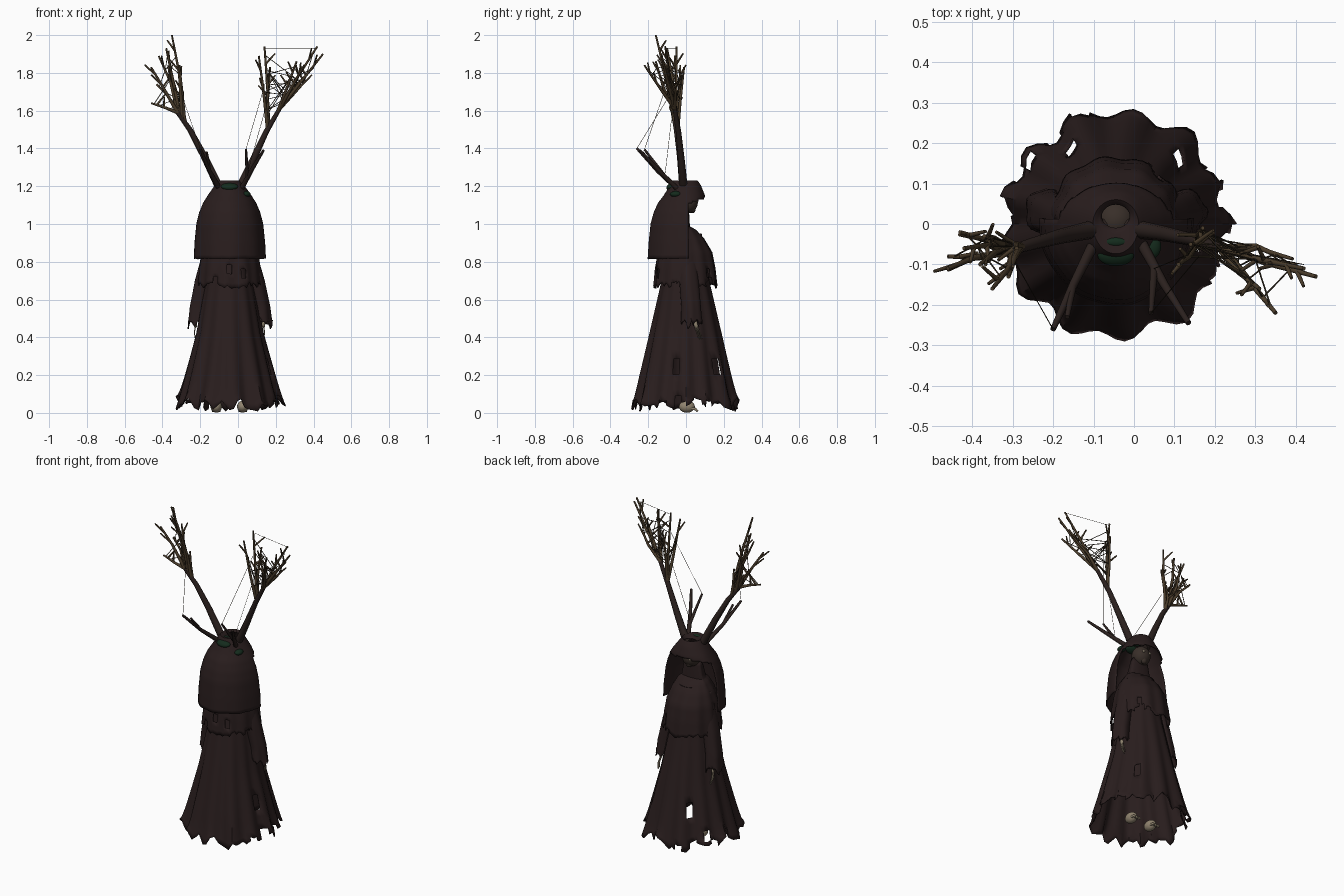
import bpy, bmesh, math, random
from mathutils import Vector

random.seed(11)
if "Cube" in bpy.data.objects:
    bpy.data.objects.remove(bpy.data.objects["Cube"])


def material(name, r, g, b):
    m = bpy.data.materials.new(name)
    m.use_nodes = True
    m.diffuse_color = (r, g, b, 1)
    bsdf = m.node_tree.nodes["Principled BSDF"]
    bsdf.inputs["Base Color"].default_value = (r, g, b, 1)
    bsdf.inputs["Roughness"].default_value = 0.9
    return m


ROBE = material("dark_cloth", 0.022, 0.0125, 0.0125)
HORN = material("dark_horn", 0.024, 0.015, 0.013)
TWIG = material("twig_brown", 0.07, 0.046, 0.024)
THREAD = material("thread_brown", 0.04, 0.028, 0.016)
MOSS = material("moss_green", 0.007, 0.024, 0.012)
BONE = material("bone", 0.28, 0.23, 0.16)
SKULL = material("old_bone", 0.04, 0.028, 0.022)
CX = -0.045  # body axis


def cloth(name, keys, folds=0, depth=0, jag=0, notches=0, holes=0, cols=80,
          steps=5, drop=None):
    """Ragged draped tube; each key is z, cx, cy, half width, front and back depth."""
    rows = []
    for a, b in zip(keys, keys[1:]):
        rows += [[p + (q - p) * i / steps for p, q in zip(a, b)] for i in range(steps)]
    rows.append(list(keys[-1]))
    n = len(rows) - 1
    raw = [jag * random.random() for _ in range(cols)]
    lift = [0.65 * raw[j] + 0.35 * raw[j - 1] for j in range(cols)]
    sway = [random.uniform(-0.4, 0.4) for _ in range(3)]
    bm = bmesh.new()
    grid = []
    for i, (z, cx, cy, rx, front, back) in enumerate(rows):
        t = i / n
        ring = []
        for j in range(cols):
            a = math.tau * j / cols
            wave = math.cos(folds * a + sway[0] + sway[1] * 3 * math.sin(2 * a))
            wave += 0.4 * math.cos((folds // 2 + 1) * a + sway[2])
            f = 1 + depth * t * wave
            ry = front if math.sin(a) > 0 else back
            ring.append(bm.verts.new((cx + rx * f * math.cos(a),
                                      cy + ry * f * math.sin(a),
                                      z + lift[j] * t ** 10)))
        grid.append(ring)
    faces = {}
    for i in range(n):
        for j in range(cols):
            k = (j + 1) % cols
            faces[i, j] = bm.faces.new((grid[i][j], grid[i + 1][j],
                                        grid[i + 1][k], grid[i][k]))
    # torn hem and worn holes
    gone = set()
    for _ in range(notches):
        j, high = random.randrange(cols), random.choice((1, 1, 2))
        gone |= {(n - 1 - r, (j + c) % cols) for r in range(high) for c in range(2)}
    for _ in range(holes):
        i, j = random.randrange(n * 2 // 3, n - 2), random.randrange(cols)
        gone |= {(i + r, (j + c) % cols) for r in range(2) for c in range(2)}
    if drop:
        gone |= {k for k, f in faces.items() if drop(f.calc_center_median())}
    bmesh.ops.delete(bm, geom=[faces[k] for k in gone], context="FACES")
    mesh = bpy.data.meshes.new(name)
    bm.to_mesh(mesh)
    bm.free()
    mesh.materials.append(ROBE)
    ob = bpy.data.objects.new(name, mesh)
    bpy.context.collection.objects.link(ob)
    solid = ob.modifiers.new("thickness", "SOLIDIFY")
    solid.thickness = 0.006
    solid.offset = 0
    bpy.ops.object.select_all(action="DESELECT")
    ob.select_set(True)
    bpy.context.view_layer.objects.active = ob
    bpy.ops.object.shade_smooth_by_angle(angle=math.radians(40))


def tubes(name, paths, mat, sides=2):
    """One object of tapered rods; each path is points, start and end radius."""
    cu = bpy.data.curves.new(name, "CURVE")
    cu.dimensions = "3D"
    cu.bevel_depth = 1
    cu.bevel_resolution = sides
    cu.use_fill_caps = True
    for pts, r0, r1 in paths:
        sp = cu.splines.new("POLY")
        sp.points.add(len(pts) - 1)
        for i, (p, co) in enumerate(zip(sp.points, pts)):
            p.co = (*co, 1)
            p.radius = r0 + (r1 - r0) * i / (len(pts) - 1)
    cu.materials.append(mat)
    ob = bpy.data.objects.new(name, cu)
    bpy.context.collection.objects.link(ob)


def ball(name, loc, size, mat, tilt=0):
    bpy.ops.mesh.primitive_uv_sphere_add(segments=20, ring_count=12, location=loc,
                                         rotation=(tilt, 0, 0))
    ob = bpy.context.object
    ob.name = name
    ob.scale = size
    ob.data.materials.append(mat)
    bpy.ops.object.shade_smooth()


# Robe layers
cloth("long_robe", [(0.95, CX, 0, 0.08, 0.08, 0.09), (0.68, CX, 0, 0.125, 0.125, 0.13),
                    (0.42, CX, 0, 0.172, 0.185, 0.187), (0.2, CX, 0, 0.227, 0.233, 0.235),
                    (0.002, CX, 0, 0.275, 0.275, 0.275)],
      folds=13, depth=0.06, jag=0.085, notches=9, holes=4)
cloth("mantle", [(1.09, CX, 0, 0.05, 0.012, 0.05), (0.985, CX, 0, 0.07, 0.018, 0.08),
                 (0.968, CX, 0, 0.09, 0.05, 0.1), (0.92, CX, 0, 0.12, 0.095, 0.125),
                 (0.85, CX, 0, 0.145, 0.136, 0.145), (0.76, CX, 0, 0.158, 0.153, 0.16),
                 (0.655, CX, 0, 0.167, 0.163, 0.168)],
      folds=11, depth=0.03, jag=0.045, notches=7, holes=4, steps=4)

# Hood: open crown, open face, long drape behind
cloth("hood", [(1.215, CX, 0.02, 0.036, 0.03, 0.03), (1.228, CX, 0, 0.056, 0.06, 0.072),
               (1.2, CX, 0, 0.078, 0.078, 0.085),
               (1.15, CX, 0.01, 0.113, 0.088, 0.125),
               (1.11, CX, 0.012, 0.138, 0.09, 0.158), (1.06, CX, 0.012, 0.159, 0.1, 0.18),
               (1, CX, 0.012, 0.174, 0.15, 0.196),
               (0.9, CX, 0.015, 0.184, 0.18, 0.209), (0.813, CX, 0.015, 0.188, 0.18, 0.214)],
      folds=9, depth=0.008, jag=0.006, steps=4,
      drop=lambda c: c.y > 0.012 and c.z < 1.11 + 0.35 * (c.y - 0.02))

# Sleeves, hands and feet
for side, s in (("left", 1), ("right", -1)):
    cloth(side + "_sleeve", [(0.92, CX + s * 0.08, 0, 0.04, 0.05, 0.05),
                             (0.7, CX + s * 0.138, 0.012, 0.044, 0.052, 0.045),
                             (0.56, CX + s * 0.165, 0.024, 0.045, 0.052, 0.045),
                             (0.43, CX + s * 0.172, 0.03, 0.05, 0.055, 0.055)],
          folds=5, depth=0.08, jag=0.08, notches=2, cols=32)
    hx = CX + s * 0.18
    ball(side + "_palm", (hx, 0.052, 0.47), (0.009, 0.012, 0.022), BONE, 0.3)
    tubes(side + "_fingers", [([(hx, 0.046 + 0.006 * k, 0.46),
                                (hx + s * 0.006, 0.058 + 0.008 * k, 0.425),
                                (hx, 0.068 + 0.008 * k, 0.385 + 0.008 * abs(k - 1))],
                               0.0035, 0.002) for k in range(3)], BONE)
    fx = CX + s * 0.07
    ball(side + "_foot", (fx, 0.005, 0.033), (0.03, 0.042, 0.032), BONE)
    tubes(side + "_toes", [([(fx + 0.014 * k, 0.025, 0.025), (fx + 0.018 * k, 0.05, 0.02),
                             (fx + 0.018 * k, 0.062, 0.008)], 0.009, 0.005)
                           for k in (-1, 0, 1)], BONE)
    ball(side + "_eye", (CX + s * 0.022, 0.058, 1.12), (0.008, 0.006, 0.008), BONE)

# Face within the hood
ball("skull", (CX, 0.008, 1.115), (0.055, 0.055, 0.058), SKULL)
ball("muzzle", (CX, 0.028, 1.09), (0.024, 0.022, 0.034), SKULL, 0.3)
tubes("jaw_tip", [([(CX, 0.042, 1.11), (CX, 0.045, 1.085)], 0.005, 0.002)], SKULL)

# Moss on the crown
ball("crown_moss", (CX, -0.078, 1.198), (0.045, 0.027, 0.018), MOSS, 0.4)
ball("crown_moss_strip", (CX, -0.045, 1.22), (0.03, 0.012, 0.01), MOSS)
ball("side_moss", (0.045, -0.055, 1.158), (0.022, 0.03, 0.016), MOSS)

# Antlers: a thick beam, limbs forking along its upper part, and side spurs
ANTLERS = {
    "right": ([(-0.08, -0.01, 1.19), (-0.11, -0.015, 1.215), (-0.18, -0.03, 1.36),
               (-0.255, -0.05, 1.5), (-0.32, -0.07, 1.59)],
              [(-0.35, -0.16, 2), (-0.38, -0.1, 1.93), (-0.42, -0.06, 1.89),
               (-0.46, -0.11, 1.83), (-0.46, -0.08, 1.64), (-0.43, -0.02, 1.74),
               (-0.31, -0.13, 1.84), (-0.37, -0.03, 1.84), (-0.29, -0.06, 1.7)]),
    "left": ([(-0.01, -0.01, 1.19), (0.02, -0.015, 1.215), (0.08, -0.025, 1.34),
              (0.15, -0.04, 1.49), (0.22, -0.06, 1.61)],
             [(0.45, -0.13, 1.9), (0.42, -0.11, 1.94), (0.14, -0.05, 1.94),
              (0.11, -0.1, 1.89), (0.35, -0.22, 1.84), (0.31, -0.16, 1.86),
              (0.36, -0.08, 1.76), (0.17, -0.01, 1.83), (0.4, -0.1, 1.83)]),
}
for side, (beam, tips) in ANTLERS.items():
    tubes(side + "_antler_beam", [(beam, 0.026, 0.011)], HORN, 3)
    base, end = Vector(beam[-2]), Vector(beam[-1])
    limbs, nodes = [], [base, end]
    for tip in map(Vector, tips):
        # inner limbs leave the beam lower than the outer ones
        reach = (abs(tip.x - CX) - 0.18) / 0.2
        start = base.lerp(end, min(1, max(0.1, reach)))
        bend = Vector([random.uniform(-0.015, 0.015) for _ in range(3)])
        mid = start.lerp(tip, 0.5) + bend
        limbs.append(([start, mid, tip], 0.01, 0.005))
        for t in (0.1, 0.6):
            fork = mid.lerp(tip, t)
            spur = fork + Vector((random.uniform(-0.06, 0.06),
                                  random.uniform(-0.04, 0.04), 0.055))
            limbs.append(([fork, spur], 0.006, 0.004))
        nodes += [start.lerp(mid, 0.5), mid, mid.lerp(tip, 0.45), mid.lerp(tip, 0.8)]
    tubes(side + "_antler_twigs", limbs, TWIG)
    # tangled strands strung between the limbs
    count = 40 if side == "left" else 22
    tubes(side + "_strands", [(random.sample(nodes, 2), 0.0022, 0.0018)
                              for _ in range(count)], THREAD, 1)

# Short brow tines reaching back, and the long loose threads
tine_l, tine_r = (0.135, -0.245, 1.39), (-0.2, -0.26, 1.4)
tine_m = (0.042, -0.22, 1.395)
tubes("brow_tines", [([(0.02, -0.05, 1.19), (0.075, -0.15, 1.29), tine_l], 0.014, 0.007),
                     ([(0.05, -0.11, 1.25), tine_m], 0.01, 0.006),
                     ([(-0.1, -0.05, 1.19), (-0.15, -0.15, 1.28), tine_r], 0.014, 0.007),
                     ([(-0.15, -0.15, 1.28), (-0.165, -0.23, 1.38)], 0.009, 0.006)], HORN)
tubes("loose_threads", [([tine_m, (0.16, -0.08, 1.8)], 0.0012, 0.0012),
                        ([(0.05, -0.11, 1.27), (0.17, -0.06, 1.7)], 0.0012, 0.0012),
                        ([tine_r, (-0.29, -0.1, 1.66)], 0.0012, 0.0012),
                        ([(0.14, -0.05, 1.93), (0.42, -0.1, 1.93)], 0.001, 0.001)], THREAD, 1)
